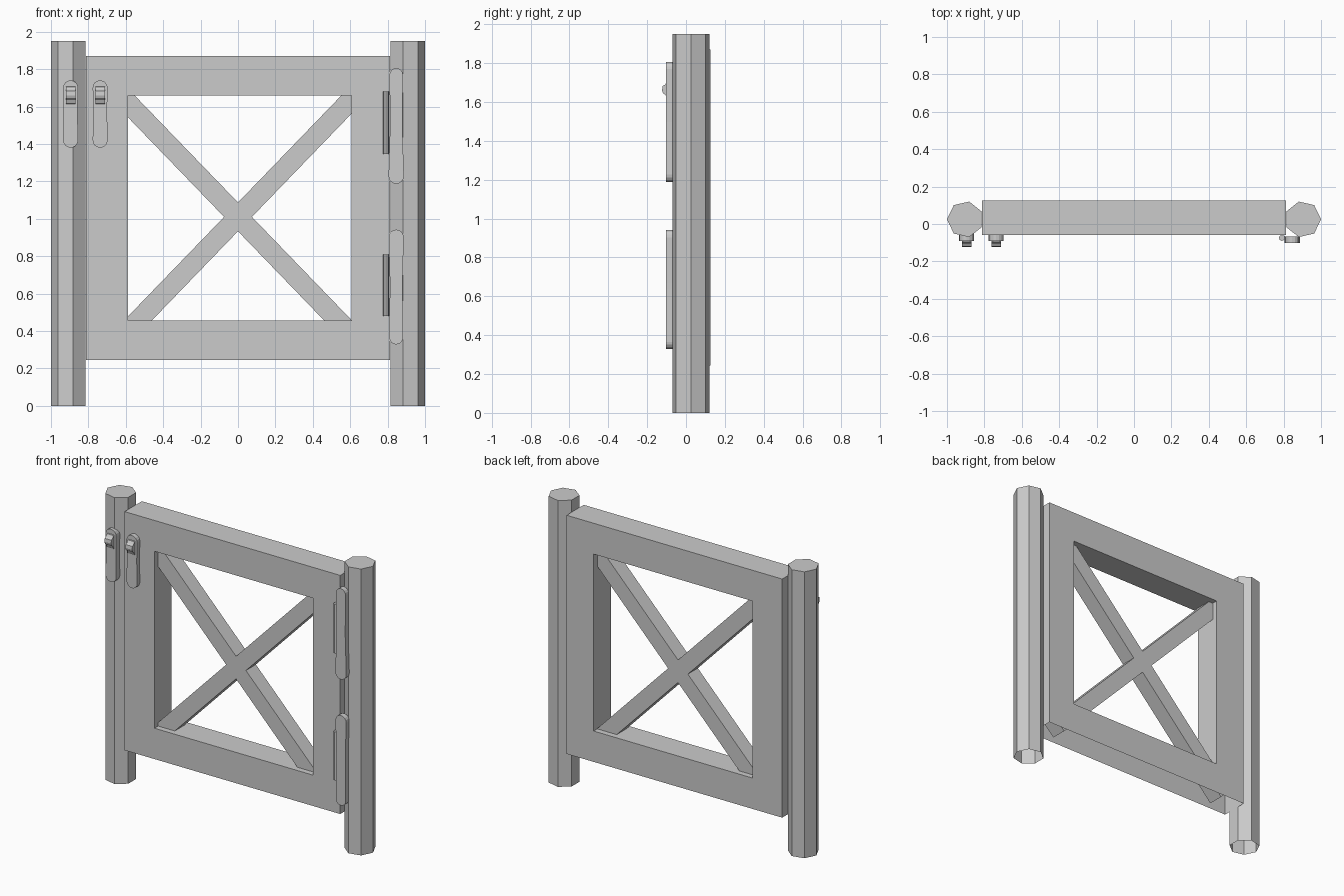
import bpy, bmesh
from math import pi, sin, cos, radians
from mathutils import Matrix, Vector

if "Cube" in bpy.data.objects:
    bpy.data.objects.remove(bpy.data.objects["Cube"])


def finish(name, bm):
    bmesh.ops.recalc_face_normals(bm, faces=bm.faces[:])
    mesh = bpy.data.meshes.new(name)
    bm.to_mesh(mesh)
    bm.free()
    ob = bpy.data.objects.new(name, mesh)
    bpy.context.collection.objects.link(ob)
    return ob


def extrude(name, points, shift, cap_start=True):
    """Prism made from a planar outline moved along shift."""
    bm = bmesh.new()
    a = [bm.verts.new(p) for p in points]
    b = [bm.verts.new(Vector(p) + Vector(shift)) for p in points]
    n = len(a)
    for i in range(n):
        bm.faces.new((a[i], a[(i + 1) % n], b[(i + 1) % n], b[i]))
    bm.faces.new(b)
    if cap_start:
        bm.faces.new(a)
    return finish(name, bm)


def plate(name, x, z0, z1, r0, r1, y0, y1):
    """Strap with round ends of radius r0 (bottom), r1 (top) and a slight waist."""
    steps = 8
    zm, w = (z0 + z1) / 2, min(r0, r1) - 0.003
    pts = [(x + r1 * cos(pi * i / steps), y0, z1 - r1 + r1 * sin(pi * i / steps))
           for i in range(steps + 1)]
    pts += [(x - w, y0, zm + 0.03), (x - w, y0, zm)]
    pts += [(x - r0 * cos(pi * i / steps), y0, z0 + r0 - r0 * sin(pi * i / steps))
            for i in range(steps + 1)]
    pts += [(x + w, y0, zm), (x + w, y0, zm + 0.03)]
    return extrude(name, pts, (0, y1 - y0, 0))


# Seven-sided posts, open underneath
for side, name in ((-1, "latch_post"), (1, "hinge_post")):
    R = 0.0973
    ring = [(side * (0.9027 + R * cos(2 * pi * i / 7)), 0.025 + R * sin(2 * pi * i / 7), 0)
            for i in range(7)]
    extrude(name, ring, (0, 0, 1.95), cap_start=False)

# Hollow gate frame, open along its underside
bm = bmesh.new()
outer = [(-0.812, 0.245), (0.812, 0.245), (0.812, 1.87), (-0.812, 1.87)]
inner = [(-0.587, 0.455), (0.608, 0.455), (0.608, 1.66), (-0.587, 1.66)]
of, ob_, nf, nb = [[bm.verts.new((x, y, z)) for x, z in loop]
                   for loop, y in ((outer, -0.06), (outer, 0.125), (inner, -0.06), (inner, 0.125))]
for i in range(4):
    j = (i + 1) % 4
    bm.faces.new((of[i], of[j], nf[j], nf[i]))
    bm.faces.new((ob_[j], ob_[i], nb[i], nb[j]))
    bm.faces.new((nf[i], nf[j], nb[j], nb[i]))
    if i:
        bm.faces.new((of[j], of[i], ob_[i], ob_[j]))
finish("gate_frame", bm)

# Crossed braces running into the frame
for s, name in ((1, "brace_rising"), (-1, "brace_falling")):
    bm = bmesh.new()
    bmesh.ops.create_cube(bm, size=1)
    m = (Matrix.Translation((0, 0.0325, 1.01)) @ Matrix.Rotation(radians(-46 * s), 4, 'Y')
         @ Matrix.Diagonal((2.0, 0.107, 0.107, 1)))
    bm.transform(m)
    finish(name, bm)

# Latch plates with protruding staples
for x, name in ((-0.895, "post_latch"), (-0.737, "gate_latch")):
    plate(name + "_plate", x, 1.38, 1.74, 0.04, 0.04, -0.05, -0.09)
    hook = [(-0.08, 1.71), (-0.097, 1.705), (-0.107, 1.69), (-0.12, 1.682), (-0.123, 1.66),
            (-0.118, 1.645), (-0.105, 1.635), (-0.097, 1.615), (-0.08, 1.61)]
    extrude(name + "_staple", [(x - 0.025, y, z) for y, z in hook], (0.05, 0, 0))

# Hinges: strap on the post and barrel beside it
for name, z0, z1, r0, r1, b0, b1 in (("upper_hinge", 1.187, 1.805, 0.041, 0.036, 1.345, 1.68),
                                     ("lower_hinge", 0.328, 0.942, 0.037, 0.040, 0.48, 0.81)):
    plate(name + "_strap", 0.846, z0, z1, r0, r1, -0.066, -0.102)
    barrel = [(0.791 + 0.016 * cos(pi * i / 4), -0.074 + 0.016 * sin(pi * i / 4), b0)
              for i in range(8)]
    extrude(name + "_barrel", barrel, (0, 0, b1 - b0))
